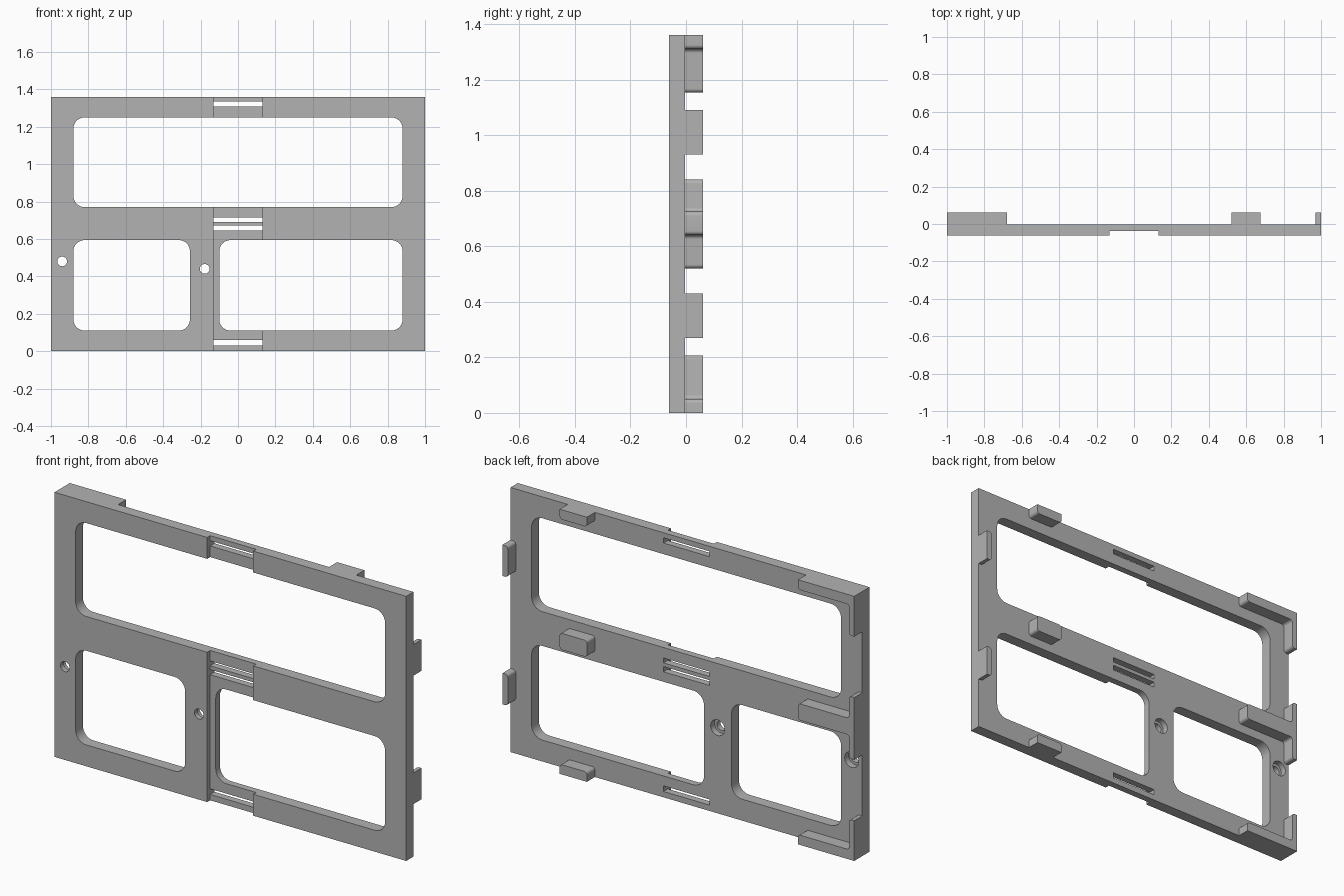
import bpy
import bmesh
from math import cos, sin, pi
from mathutils import Vector

cube = bpy.data.objects.get("Cube")
if cube:
    bpy.data.objects.remove(cube, do_unlink=True)

W, H = 1.0, 1.36                      # half width, height
FRONT, BACK, TAB = -0.062, -0.003, 0.062
R = 0.015                             # tab corner radius

grey = bpy.data.materials.new("plain grey")
grey.use_nodes = True
colour = (0.45, 0.45, 0.45, 1)
grey.diffuse_color = colour
grey.node_tree.nodes["Principled BSDF"].inputs["Base Color"].default_value = colour


def rounded(corners, steps=8):
    """Outline with each right-angled (x, z, radius) corner filleted."""
    points = []
    for i, (x, z, r) in enumerate(corners):
        p = Vector((x, z))
        if r == 0:
            points.append(p)
            continue
        a = (Vector(corners[i - 1][:2]) - p).normalized()
        b = (Vector(corners[(i + 1) % len(corners)][:2]) - p).normalized()
        for k in range(steps + 1):
            t = pi / 2 * k / steps
            points.append(p + r * (a + b) - r * (b * cos(t) + a * sin(t)))
    return points


def extrude(name, points, y0, y1):
    bm = bmesh.new()
    face = bm.faces.new([bm.verts.new((p[0], y0, p[1])) for p in points])
    new = bmesh.ops.extrude_face_region(bm, geom=[face])["geom"]
    verts = [g for g in new if isinstance(g, bmesh.types.BMVert)]
    bmesh.ops.translate(bm, verts=verts, vec=(0, y1 - y0, 0))
    bmesh.ops.recalc_face_normals(bm, faces=bm.faces)
    mesh = bpy.data.meshes.new(name)
    bm.to_mesh(mesh)
    bm.free()
    mesh.materials.append(grey)
    obj = bpy.data.objects.new(name, mesh)
    bpy.context.collection.objects.link(obj)
    return obj


def rect(x0, x1, z0, z1, r=0):
    return rounded([(x0, z0, r), (x1, z0, r), (x1, z1, r), (x0, z1, r)])


def circle(x, z, r, n=32):
    return [(x + r * cos(2 * pi * k / n), z + r * sin(2 * pi * k / n)) for k in range(n)]


def activate(obj):
    bpy.ops.object.select_all(action="DESELECT")
    obj.select_set(True)
    bpy.context.view_layer.objects.active = obj


def smooth(obj):
    activate(obj)
    bpy.ops.object.shade_smooth_by_angle(angle=0.52)


def cut(obj, points, y0=-0.2, y1=0.2):
    cutter = extrude("cutter", points, y0, y1)
    cutter.hide_render = True
    mod = obj.modifiers.new("cut", "BOOLEAN")
    mod.operation = "DIFFERENCE"
    mod.solver = "EXACT"
    mod.object = cutter
    activate(obj)
    bpy.ops.object.modifier_apply(modifier=mod.name)
    bpy.data.objects.remove(cutter, do_unlink=True)


# Frame plate with its three windows
frame = extrude("frame", rect(-W, W, 0, H), FRONT, BACK)
for x0, x1, z0, z1 in [(-0.88, 0.88, 0.77, 1.25),
                       (-0.88, -0.257, 0.11, 0.594),
                       (-0.10, 0.88, 0.11, 0.594)]:
    cut(frame, rect(x0, x1, z0, z1, 0.06))

# Shallow front channel and the strap slots inside it
cut(frame, rect(-0.132, 0.13, -0.1, H + 0.1), -0.2, -0.038)
for z0, z1 in [(0.03, 0.059), (0.645, 0.672), (0.691, 0.716), (1.307, 1.334)]:
    cut(frame, rect(-0.132, 0.13, z0, z1))

# Screw holes, wider at the back
for x, z in [(-0.94, 0.48), (-0.178, 0.44)]:
    cut(frame, circle(x, z, 0.026))
    cut(frame, circle(x, z, 0.04), -0.035, 0.2)
smooth(frame)

# Corner brackets on the back, mirrored top to bottom
bracket = [(-W, 0, 0), (-0.68, 0, 0), (-0.68, 0.05, R), (-0.97, 0.05, R),
           (-0.97, 0.207, R), (-W, 0.207, 0)]
smooth(extrude("lower_corner_bracket", rounded(bracket), BACK, TAB))
flipped = [(x, H - z, r) for x, z, r in bracket]
smooth(extrude("upper_corner_bracket", rounded(flipped), BACK, TAB))

# Middle T-shaped bracket
tee = [(-W, 0.52, 0), (-0.97, 0.52, R), (-0.97, 0.64, R), (-0.68, 0.64, R),
       (-0.68, 0.725, R), (-0.97, 0.725, R), (-0.97, 0.84, R), (-W, 0.84, 0)]
smooth(extrude("middle_bracket", rounded(tee), BACK, TAB))

# Short rail tabs
x0, x1 = 0.52, 0.675
smooth(extrude("lower_rail_tab", rounded(
    [(x0, 0, 0), (x1, 0, 0), (x1, 0.05, R), (x0, 0.05, R)]), BACK, TAB))
smooth(extrude("middle_rail_tab", rect(x0, x1, 0.64, 0.725, R), BACK, TAB))
smooth(extrude("upper_rail_tab", rounded(
    [(x0, H, 0), (x1, H, 0), (x1, H - 0.05, R), (x0, H - 0.05, R)]), BACK, TAB))

# Side tabs on the left edge
for name, z in [("lower_side_tab", 0.27), ("upper_side_tab", 0.93)]:
    smooth(extrude(name, rounded(
        [(W, z, 0), (W, z + 0.16, 0), (0.97, z + 0.16, R), (0.97, z, R)]), BACK, TAB))
